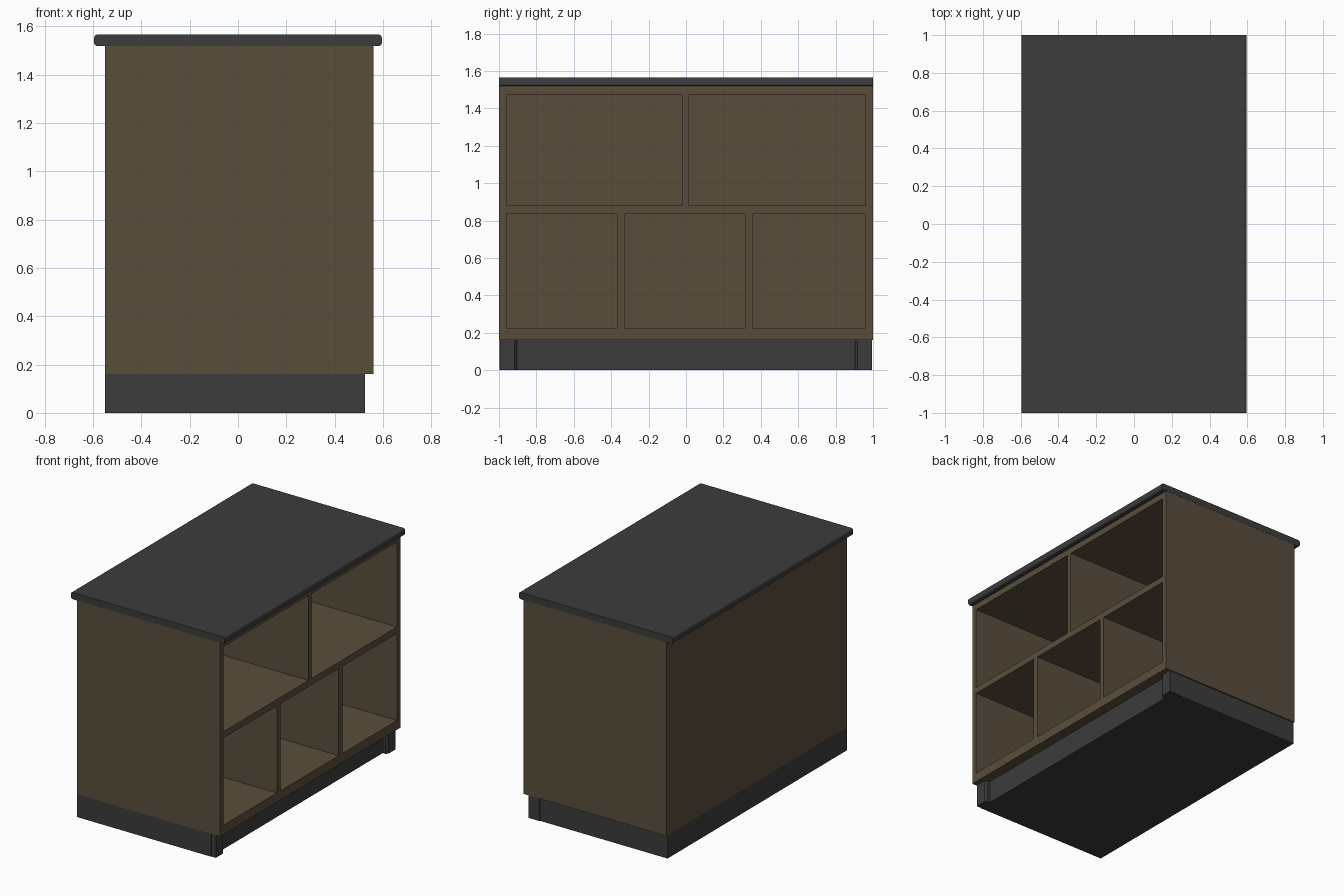
import bpy
import bmesh

cube = bpy.data.objects.get("Cube")
if cube:
    bpy.data.objects.remove(cube, do_unlink=True)


def material(name, rgb):
    mat = bpy.data.materials.new(name)
    mat.use_nodes = True
    color = (*rgb, 1.0)
    mat.diffuse_color = color
    mat.node_tree.nodes["Principled BSDF"].inputs["Base Color"].default_value = color
    return mat


brown = material("brown wood", (0.102, 0.076, 0.045))
gray = material("dark gray", (0.045, 0.045, 0.045))


def finish(name, bm, mat):
    bmesh.ops.recalc_face_normals(bm, faces=bm.faces)
    mesh = bpy.data.meshes.new(name)
    bm.to_mesh(mesh)
    bm.free()
    mesh.materials.append(mat)
    obj = bpy.data.objects.new(name, mesh)
    bpy.context.collection.objects.link(obj)
    return obj


def add_box(bm, x, y, z):
    verts = bmesh.ops.create_cube(bm, size=1)["verts"]
    for v in verts:
        for i, (low, high) in enumerate((x, y, z)):
            v.co[i] = high if v.co[i] > 0 else low


def box(name, x, y, z, mat):
    bm = bmesh.new()
    add_box(bm, x, y, z)
    return finish(name, bm, mat)


def prism(name, outline, z, mat):
    bm = bmesh.new()
    face = bm.faces.new([bm.verts.new((x, y, z[0])) for x, y in outline])
    top = bmesh.ops.extrude_face_region(bm, geom=[face])["geom"]
    for v in top:
        if isinstance(v, bmesh.types.BMVert):
            v.co.z = z[1]
    return finish(name, bm, mat)


# Cabinet with two upper and three lower cubbies opening toward +x
cabinet = box("cabinet", (-0.55, 0.56), (-0.999, 0.999), (0.16, 1.52), brown)
rows = [
    ((0.88, 1.475), [(-0.96, -0.02), (0.015, 0.96)]),
    ((0.225, 0.835), [(-0.96, -0.37), (-0.33, 0.315), (0.355, 0.96)]),
]
bm = bmesh.new()
for z, spans in rows:
    for y in spans:
        add_box(bm, (-0.51, 0.7), y, z)
cutter = finish("cubby_cutter", bm, brown)
cutter.hide_render = True
cutter.hide_set(True)
cut = cabinet.modifiers.new("cubbies", "BOOLEAN")
cut.operation = "DIFFERENCE"
cut.solver = "EXACT"
cut.object = cutter
bpy.context.view_layer.objects.active = cabinet
bpy.ops.object.modifier_apply(modifier=cut.name)
bpy.data.objects.remove(cutter, do_unlink=True)

# Countertop with softened long edges
counter = box("countertop", (-0.595, 0.595), (-1, 1), (1.518, 1.565), gray)
bm = bmesh.new()
bm.from_mesh(counter.data)
long_edges = [e for e in bm.edges if abs(e.verts[0].co.y - e.verts[1].co.y) > 1]
bmesh.ops.bevel(bm, geom=long_edges, offset=0.012, segments=3, profile=0.5,
                affect="EDGES")
bm.to_mesh(counter.data)
bm.free()

# Recessed plinth
box("plinth", (-0.55, 0.49), (-0.998, 0.99), (0, 0.162), gray)

# Corner posts beside the toe space, chamfered on the inner corner
for side, name in ((-1, "right_corner_post"), (1, "left_corner_post")):
    outline = [(0.44, 0.995), (0.525, 0.995), (0.525, 0.918), (0.512, 0.903), (0.44, 0.903)]
    prism(name, [(x, y * side) for x, y in outline], (0, 0.161), gray)
